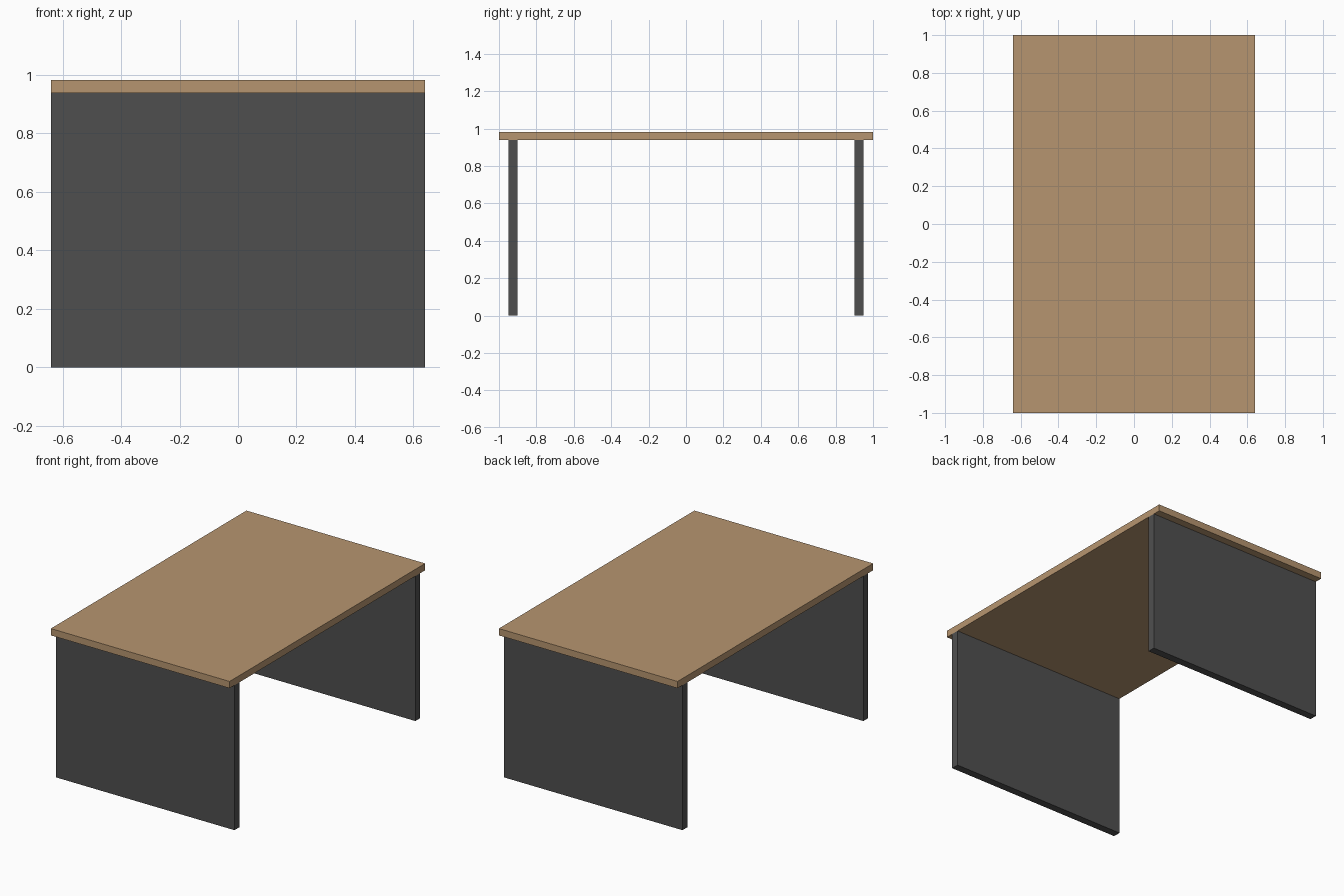
import bpy

if "Cube" in bpy.data.objects:
    bpy.data.objects.remove(bpy.data.objects["Cube"])


def material(name, rgb):
    m = bpy.data.materials.new(name)
    m.diffuse_color = (*rgb, 1.0)
    m.use_nodes = True
    m.node_tree.nodes["Principled BSDF"].inputs["Base Color"].default_value = m.diffuse_color
    return m


wood = material("light wood", (0.47, 0.30, 0.16))
grey = material("dark grey", (0.078, 0.078, 0.078))


def box(name, lo, hi, mat):
    """Axis-aligned box between two corners."""
    centre = [(a + b) / 2 for a, b in zip(lo, hi)]
    bpy.ops.mesh.primitive_cube_add(size=1, location=centre)
    ob = bpy.context.object
    ob.name = name
    ob.scale = [b - a for a, b in zip(lo, hi)]
    bpy.ops.object.transform_apply(location=False, rotation=False, scale=True)
    ob.data.materials.append(mat)
    return ob


W, TOP, UNDER = 0.64, 0.982, 0.938

# Table top
box("table_top", (-W, -1, UNDER), (W, 1, TOP), wood)

# Full-width panel legs, set in slightly from each end
box("front_leg_panel", (-W, -0.95, 0), (W, -0.90, UNDER), grey)
box("back_leg_panel", (-W, 0.90, 0), (W, 0.95, UNDER), grey)
